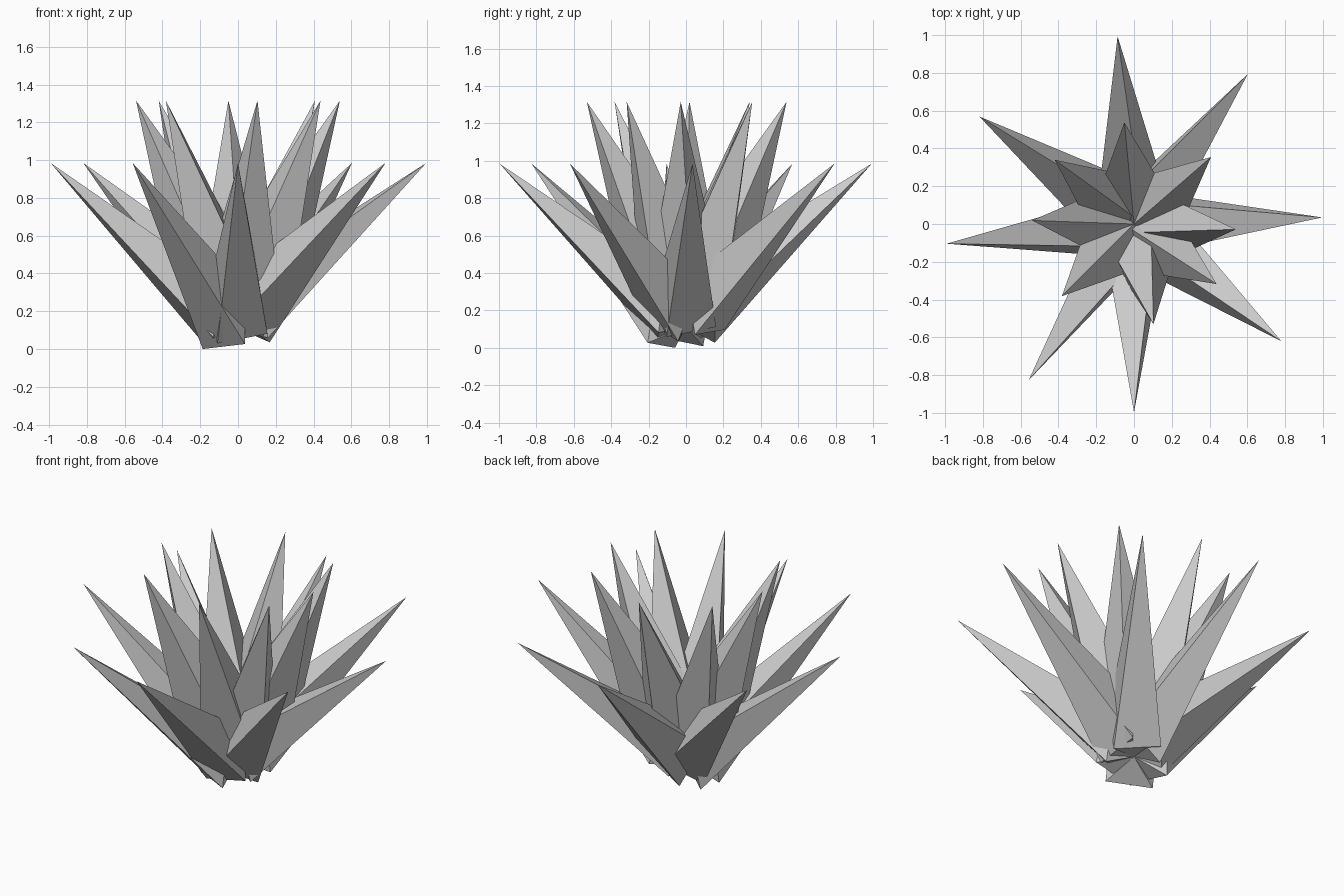
import bpy
from math import sin, cos, radians, pi
from mathutils import Vector

cube = bpy.data.objects.get("Cube")
if cube:
    bpy.data.objects.remove(cube)

grey = bpy.data.materials.new("stone_grey")
grey.use_nodes = True
GREY = (0.6, 0.6, 0.6, 1)
grey.diffuse_color = GREY
grey.node_tree.nodes["Principled BSDF"].inputs["Base Color"].default_value = GREY

SIDES = 4
ROOT = Vector((0, 0, 0.11))


def spike(name, azimuth, spin, tip, centre, down, half_width):
    """Four-sided spike: a root point, a wide collar and a long sharp tip."""
    a = radians(azimuth)
    out = Vector((cos(a), sin(a), 0))
    side = Vector((-sin(a), cos(a), 0))
    up = Vector((0, 0, 1))

    def place(p):
        return out * p[0] + up * p[1]

    verts = [ROOT, place(tip)]
    for i in range(SIDES):
        t = radians(spin) + 2 * pi * i / SIDES
        verts.append(place(centre) + place(down) * cos(t) + side * half_width * sin(t))
    faces = []
    for i in range(SIDES):
        p, q = 2 + i, 2 + (i + 1) % SIDES
        faces += [(1, p, q), (0, q, p)]
    mesh = bpy.data.meshes.new(name)
    mesh.from_pydata(verts, [], faces)
    mesh.materials.append(grey)
    obj = bpy.data.objects.new(name, mesh)
    bpy.context.collection.objects.link(obj)


# Outer ring of wide, low spikes: azimuth, spin, drop of the collar
outer = [(95, 15, 0), (52.8, -40, 0), (2, -35, 0), (-38.5, 22, 0),
         (-90, -35, 0.03), (-124, -40, 0.07), (-174, -35, 0.05), (145.2, 15, 0)]
for i, (azimuth, spin, drop) in enumerate(outer):
    spike(f"outer_spike_{i + 1}", azimuth, spin, (0.997, 0.985),
          (0.13, 0.235 - drop), (0.03, -0.215), 0.19)

# Inner ring of steep, tall spikes: azimuth, spin
inner = [(95.4, 0), (41, 0), (-3, 15), (-36, 10),
         (-79, -30), (-135, 0), (178, 0), (141, 10)]
for i, (azimuth, spin) in enumerate(inner):
    spike(f"inner_spike_{i + 1}", azimuth, spin, (0.54, 1.315),
          (0.14, 0.42), (0.19, -0.08), 0.19)
